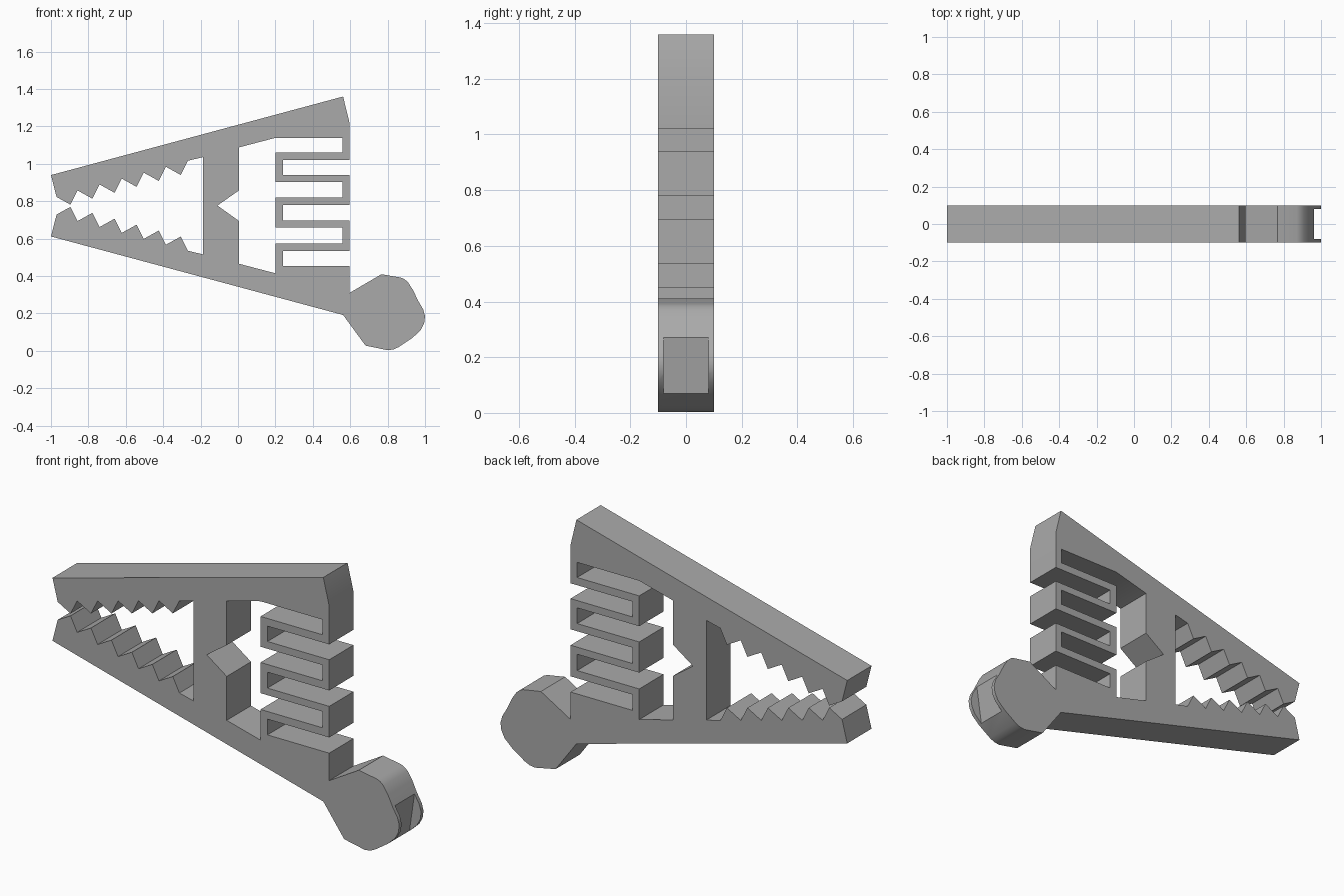
import bpy, bmesh, math
from mathutils import Matrix

MID = 0.776      # height of the mirror line between the two jaws
HALF = 0.1       # half thickness of the clip

old = bpy.data.objects.get("Cube")
if old:
    bpy.data.objects.remove(old, do_unlink=True)

grey = bpy.data.materials.new("grey plastic")
grey.use_nodes = True
colour = (0.4, 0.4, 0.4, 1)
grey.diffuse_color = colour
grey.node_tree.nodes["Principled BSDF"].inputs["Base Color"].default_value = colour


def mirrored(points):
    """Same points on the other jaw, in reverse order."""
    return [(x, 2 * MID - z) for x, z in reversed(points)]


def extrude_outlines(name, outlines, half):
    """Solid from closed x-z outlines; inner outlines become holes."""
    curve = bpy.data.curves.new(name, "CURVE")
    curve.dimensions = "2D"
    curve.fill_mode = "BOTH"
    curve.extrude = half
    for points in outlines:
        spline = curve.splines.new("POLY")
        spline.points.add(len(points) - 1)
        for p, (x, z) in zip(spline.points, points):
            p.co = (x, z, 0, 1)
        spline.use_cyclic_u = True
    temp = bpy.data.objects.new(name + "_curve", curve)
    bpy.context.collection.objects.link(temp)
    graph = bpy.context.evaluated_depsgraph_get()
    mesh = bpy.data.meshes.new_from_object(temp.evaluated_get(graph))
    bpy.data.objects.remove(temp, do_unlink=True)
    bm = bmesh.new()
    bm.from_mesh(mesh)
    bmesh.ops.remove_doubles(bm, verts=bm.verts, dist=0.0005)
    bm.transform(Matrix.Rotation(math.radians(90), 4, "X"))
    bmesh.ops.recalc_face_normals(bm, faces=bm.faces)
    bm.to_mesh(mesh)
    bm.free()
    mesh.materials.clear()
    mesh.materials.append(grey)
    obj = bpy.data.objects.new(name, mesh)
    bpy.context.collection.objects.link(obj)
    return obj


# Toothed jaw edge, from the hinge bar out to the tip
teeth = []
for i in reversed(range(6)):
    x, z = -0.896 + 0.118 * i, 0.782 + 0.0317 * i
    teeth += [(x + 0.038, z + 0.076), (x, z)]
jaw = [(-0.187, 1.036)] + teeth + [(-0.97, 0.823), (-1, 0.94), (0.562, 1.36)]

# Folded spring: slots open to the right, and slots open to the window
spring_outside = [(0.596, 1.22)]
for top, low in [(1.02, 0.94), (0.78, 0.697), (0.535, 0.453)]:
    spring_outside += [(0.596, top), (0.24, top), (0.24, low), (0.596, low)]
spring_inside = []
for top, low in [(1.139, 1.06), (0.902, 0.82), (0.66, 0.575)]:
    spring_inside += [(0.2, top), (0.558, top), (0.558, low), (0.2, low)]

# Rounded knob at the lower end
knob = [(0.596, 0.31), (0.767, 0.41), (0.87, 0.392), (0.889, 0.384),
        (0.908, 0.368), (0.935, 0.327), (0.962, 0.27), (0.99, 0.222),
        (1, 0.185), (0.995, 0.147), (0.976, 0.11), (0.933, 0.07),
        (0.86, 0.021), (0.832, 0.008), (0.8, 0.004), (0.682, 0.028)]

# Window behind the hinge bar, with the pointed notch
window = [(0.005, 1.088)] + spring_inside + [
    (0.2, 0.415), (0.005, 0.466), (0.005, 0.695), (-0.11, 0.777), (0.005, 0.858)]

clip = extrude_outlines(
    "clip_body", [jaw + spring_outside + knob + mirrored(jaw), window], HALF)

# Shallow pocket across the knob's end, leaving a thin rim on each side
cutter = extrude_outlines(
    "pocket_cutter", [[(0.962, 0.27), (0.933, 0.07), (1.1, 0.07), (1.1, 0.27)]], 0.08)
cutter.hide_render = True
cut = clip.modifiers.new("pocket", "BOOLEAN")
cut.operation = "DIFFERENCE"
cut.solver = "EXACT"
cut.object = cutter

bpy.ops.object.select_all(action="DESELECT")
clip.select_set(True)
bpy.context.view_layer.objects.active = clip
bpy.ops.object.modifier_apply(modifier="pocket")
bpy.data.objects.remove(cutter, do_unlink=True)
bpy.ops.object.shade_smooth_by_angle(angle=math.radians(32))
